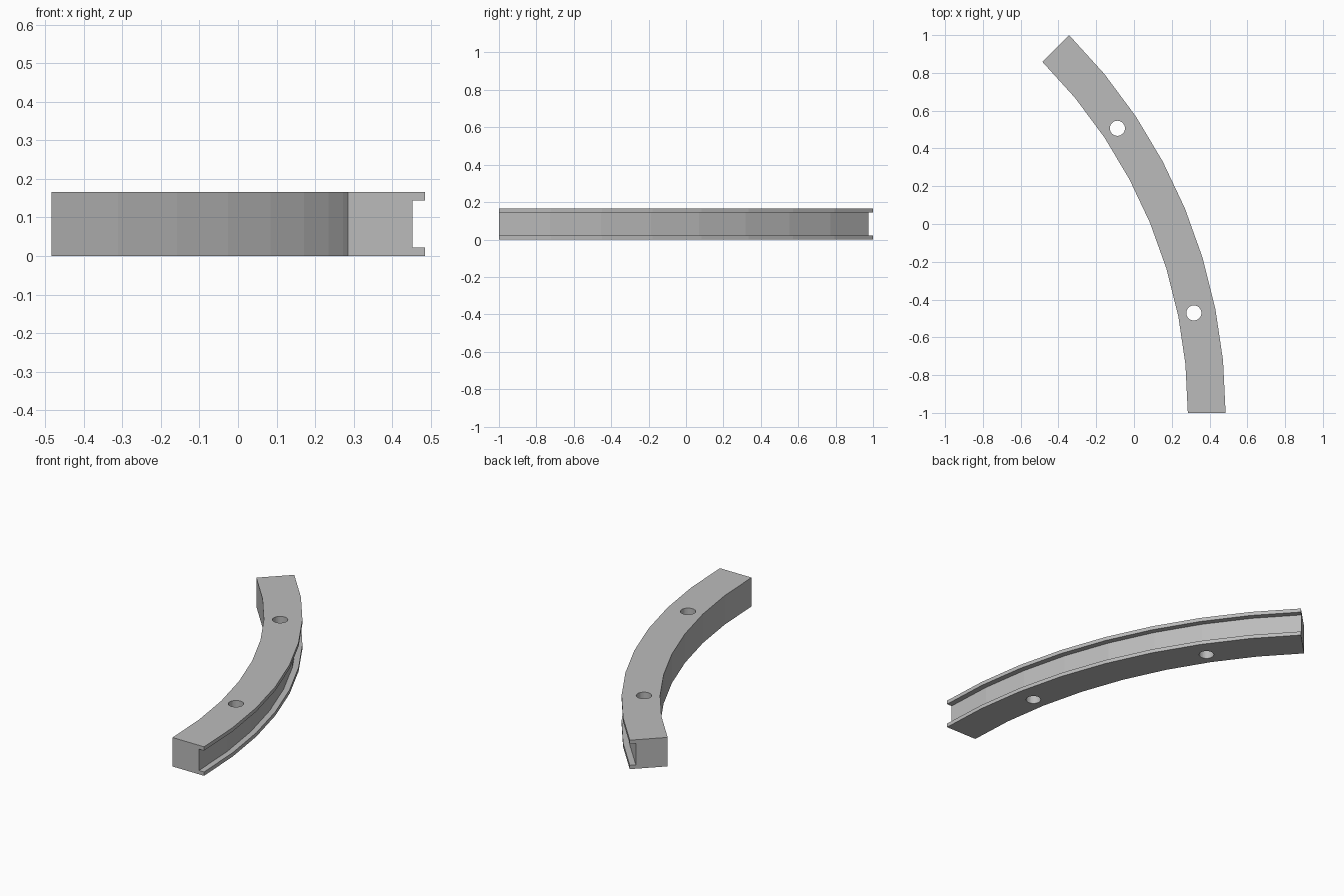
import bpy, bmesh
from math import radians, cos, sin, pi

if "Cube" in bpy.data.objects:
    bpy.data.objects.remove(bpy.data.objects["Cube"], do_unlink=True)

# Arc dimensions
CX, CY = -2.343, -1.0
R_OUT, R_GROOVE, R_IN = 2.828, 2.796, 2.628
HEIGHT, LIP = 0.166, 0.022
SWEEP, STEPS = radians(45), 8

grey = bpy.data.materials.new("plain grey")
grey.use_nodes = True
grey.diffuse_color = (0.5, 0.5, 0.5, 1)
grey.node_tree.nodes["Principled BSDF"].inputs["Base Color"].default_value = (0.5, 0.5, 0.5, 1)


def make_object(name, bm):
    bmesh.ops.recalc_face_normals(bm, faces=bm.faces)
    mesh = bpy.data.meshes.new(name)
    bm.to_mesh(mesh)
    bm.free()
    mesh.materials.append(grey)
    obj = bpy.data.objects.new(name, mesh)
    bpy.context.collection.objects.link(obj)
    return obj


# Curved rail: channel section (radius, height) swept round the arc
section = [(R_IN, 0), (R_OUT, 0), (R_OUT, LIP), (R_GROOVE, LIP),
           (R_GROOVE, HEIGHT - LIP), (R_OUT, HEIGHT - LIP), (R_OUT, HEIGHT), (R_IN, HEIGHT)]
bm = bmesh.new()
rings = []
for i in range(STEPS + 1):
    a = SWEEP * i / STEPS
    rings.append([bm.verts.new((CX + r * cos(a), CY + r * sin(a), z)) for r, z in section])
for ring, following in zip(rings, rings[1:]):
    for j in range(len(section)):
        k = (j + 1) % len(section)
        bm.faces.new((ring[j], ring[k], following[k], following[j]))
bm.faces.new(rings[0])
bm.faces.new(rings[-1])
rail = make_object("curved_rail", bm)

# Two vertical bolt holes at the quarter points of the arc
r_hole = (R_IN + R_GROOVE) / 2
for part in (0.25, 0.75):
    a = SWEEP * part
    bm = bmesh.new()
    bmesh.ops.create_cone(bm, cap_ends=True, segments=32, radius1=0.04, radius2=0.04, depth=0.5)
    bmesh.ops.translate(bm, verts=bm.verts,
                        vec=(CX + r_hole * cos(a), CY + r_hole * sin(a), HEIGHT / 2))
    cutter = make_object("hole_cutter", bm)
    cutter.hide_render = True
    cut = rail.modifiers.new("bolt_hole", "BOOLEAN")
    cut.operation, cut.solver, cut.object = "DIFFERENCE", "EXACT", cutter
    bpy.context.view_layer.objects.active = rail
    bpy.ops.object.modifier_apply(modifier=cut.name)
    bpy.data.objects.remove(cutter, do_unlink=True)
